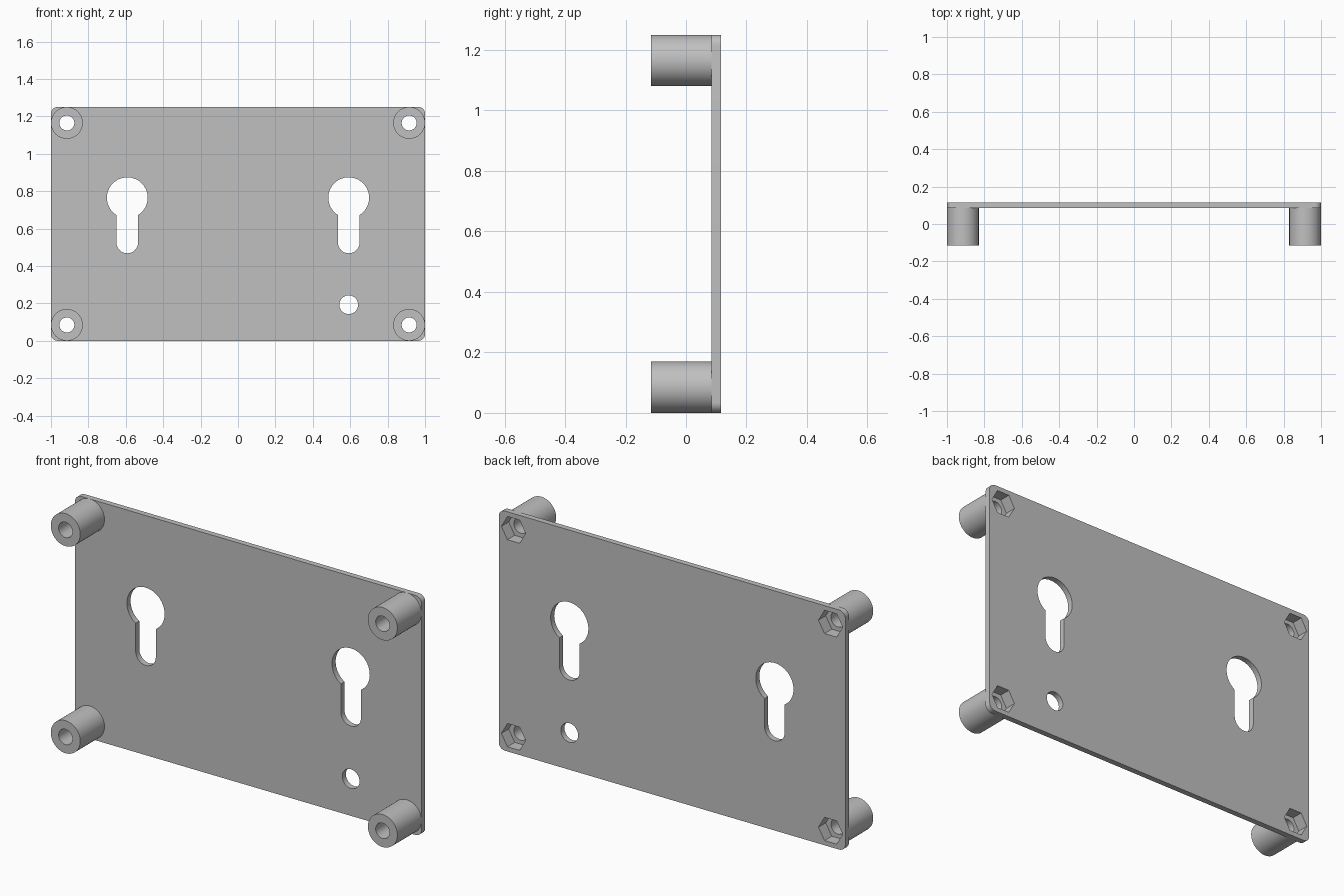
import bpy, bmesh
from math import sin, cos, asin, radians, degrees

FRONT, SEAT, BACK = -0.115, 0.085, 0.115   # standoff tip, plate front, plate back
HEIGHT, INSET = 1.25, 0.085

if "Cube" in bpy.data.objects:
    bpy.data.objects.remove(bpy.data.objects["Cube"])

grey = bpy.data.materials.new("plain grey")
grey.use_nodes = True
grey.diffuse_color = (0.53, 0.53, 0.53, 1)
grey.node_tree.nodes["Principled BSDF"].inputs["Base Color"].default_value = grey.diffuse_color


def arc(x, z, r, start=0, end=360, steps=48):
    """Points along an arc in the XZ plane; a full circle omits its last point."""
    count = steps if end - start == 360 else steps + 1
    angles = [radians(start + (end - start) * i / steps) for i in range(count)]
    return [(x + r * cos(a), z + r * sin(a)) for a in angles]


def prism(name, outline, y0, y1):
    """Extrude an XZ outline from y0 to y1."""
    bm = bmesh.new()
    face = bm.faces.new([bm.verts.new((x, y0, z)) for x, z in outline])
    side = bmesh.ops.extrude_face_region(bm, geom=[face])["geom"]
    verts = [v for v in side if isinstance(v, bmesh.types.BMVert)]
    bmesh.ops.translate(bm, verts=verts, vec=(0, y1 - y0, 0))
    bmesh.ops.recalc_face_normals(bm, faces=bm.faces)
    mesh = bpy.data.meshes.new(name)
    bm.to_mesh(mesh)
    bm.free()
    mesh.materials.append(grey)
    obj = bpy.data.objects.new(name, mesh)
    bpy.context.collection.objects.link(obj)
    return obj


def cut(obj, cutters):
    """Subtract the cutters, bake the result and remove them."""
    for cutter in cutters:
        cutter.hide_render = True
        mod = obj.modifiers.new("cut", 'BOOLEAN')
        mod.operation, mod.solver, mod.object = 'DIFFERENCE', 'EXACT', cutter
    graph = bpy.context.evaluated_depsgraph_get()
    mesh = bpy.data.meshes.new_from_object(obj.evaluated_get(graph))
    obj.modifiers.clear()
    obj.data = mesh
    for cutter in cutters:
        bpy.data.objects.remove(cutter)


def keyhole(x):
    """Round lock opening with a round-ended slot below."""
    r, half = 0.109, 0.058
    gap = degrees(asin(half / r))
    return arc(x, 0.765, r, gap - 90, 270 - gap) + arc(x, 0.526, half, 180, 360, 24)


corners = [(sx * (1 - INSET), z) for sx in (-1, 1) for z in (INSET, HEIGHT - INSET)]

# Plate with rounded corners
rad = 0.035
outline = []
for i, (x, z) in enumerate([(1, HEIGHT), (-1, HEIGHT), (-1, 0), (1, 0)]):
    cx = x - rad if x > 0 else x + rad
    cz = z - rad if z > 0 else z + rad
    outline += arc(cx, cz, rad, 90 * i, 90 * i + 90, 8)
plate = prism("plate", outline, SEAT, BACK)

# Lock openings, small round hole and nut pockets through the plate
openings = [keyhole(-0.592), keyhole(0.592), arc(0.592, 0.193, 0.05)]
openings += [arc(x, z, 0.07, steps=6) for x, z in corners]
cut(plate, [prism("cutter", o, SEAT - 0.02, BACK + 0.02) for o in openings])

# Standoffs with a bore and the rest of the hexagonal nut pocket
parts = [plate]
names = ["lower_right", "upper_right", "lower_left", "upper_left"]
for (x, z), name in zip(corners, names):
    standoff = prism(name + "_standoff", arc(x, z, INSET, steps=64), FRONT, SEAT)
    cut(standoff, [prism("bore", arc(x, z, 0.04, steps=32), FRONT - 0.02, SEAT + 0.02),
                   prism("pocket", arc(x, z, 0.07, steps=6), BACK - 0.06, BACK + 0.02)])
    parts.append(standoff)

# Smooth the round walls, keep edges crisp
bpy.ops.object.select_all(action='DESELECT')
for part in parts:
    part.select_set(True)
bpy.context.view_layer.objects.active = plate
bpy.ops.object.shade_smooth_by_angle(angle=radians(30))
